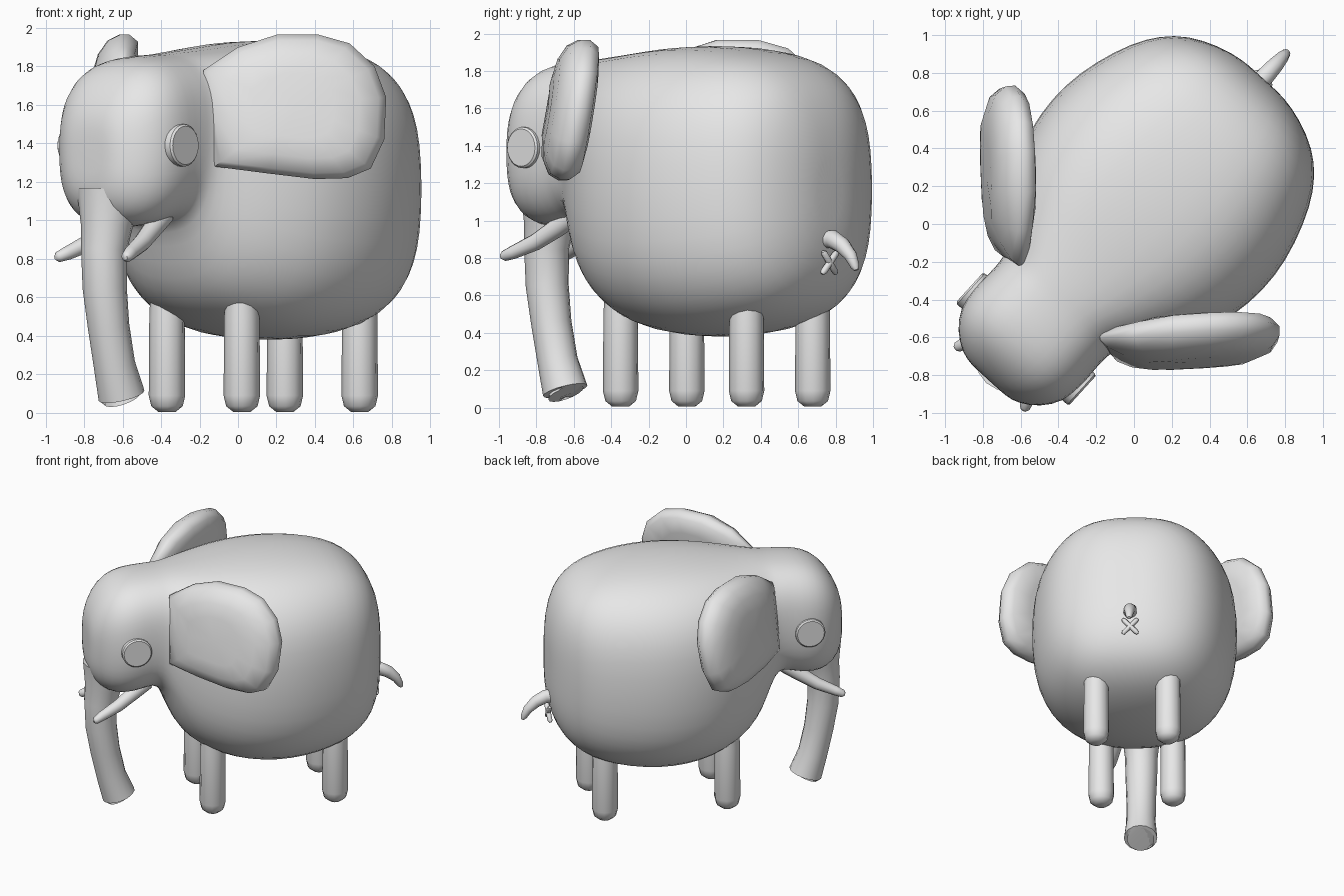
import bpy, bmesh, math
from mathutils import Matrix, Vector

old = bpy.data.objects.get("Cube")
if old:
    bpy.data.objects.remove(old)

grey = bpy.data.materials.new("plain_grey")
grey.use_nodes = True
grey.diffuse_color = (0.8, 0.8, 0.8, 1)
grey.node_tree.nodes["Principled BSDF"].inputs["Base Color"].default_value = (0.8, 0.8, 0.8, 1)

# The animal is built facing -y on its own axis, then turned as a whole
TURN = Matrix.Rotation(math.radians(-42.3), 4, 'Z')
PLACE = TURN @ Matrix.Translation((-0.013, 0, 0))


def loft(name, rings, subdiv=0, angle=60, flip=False):
    """Skin a list of equal-sized rings and cap both ends."""
    bm = bmesh.new()
    loops = [[bm.verts.new(p) for p in ring] for ring in rings]
    n = len(loops[0])
    for a, b in zip(loops, loops[1:]):
        for i in range(n):
            j = (i + 1) % n
            bm.faces.new((a[i], a[j], b[j], b[i]))
    for loop in (loops[0], loops[-1]):
        mid = bm.verts.new(sum((v.co for v in loop), Vector()) / n)
        for i in range(n):
            bm.faces.new((loop[i], loop[(i + 1) % n], mid))
    bmesh.ops.recalc_face_normals(bm, faces=bm.faces[:])
    mesh = bpy.data.meshes.new(name)
    bm.to_mesh(mesh)
    bm.free()
    mesh.materials.append(grey)
    ob = bpy.data.objects.new(name, mesh)
    bpy.context.collection.objects.link(ob)
    ob.matrix_world = PLACE
    if subdiv:
        mod = ob.modifiers.new("smooth", 'SUBSURF')
        mod.levels = mod.render_levels = subdiv
    bpy.ops.object.select_all(action='DESELECT')
    ob.select_set(True)
    bpy.context.view_layer.objects.active = ob
    bpy.ops.object.shade_smooth_by_angle(angle=math.radians(angle))
    return ob


def tube(name, path, sides=12, angle=50):
    """Round tube through (x, y, z, radius) stations."""
    pts = [Vector(p[:3]) for p in path]
    rings = []
    side = None
    for i, p in enumerate(pts):
        d = (pts[min(i + 1, len(pts) - 1)] - pts[max(i - 1, 0)]).normalized()
        if side is None:
            side = d.orthogonal()
        side = (side - d * side.dot(d)).normalized()
        up = d.cross(side)
        r = path[i][3]
        rings.append([p + r * (math.cos(t) * side + math.sin(t) * up)
                      for t in (math.tau * k / sides for k in range(sides))])
    return loft(name, rings, angle=angle)


def section(y, half, low, high, power, count=24):
    """Rounded-box cross-section across the body."""
    ring = []
    for k in range(count):
        c, s = math.cos(math.tau * k / count), math.sin(math.tau * k / count)
        x = math.copysign(abs(c) ** (2 / power), c) * half
        z = math.copysign(abs(s) ** (2 / power), s) * (high - low) / 2
        ring.append((x, y, z + (high + low) / 2))
    return ring


# Body, neck and head in one skin: y, half width, bottom, top
stations = [
    (-1.13, .13, 1.2, 1.48), (-1.115, .2, 1.1, 1.58), (-1.05, .3, 1.01, 1.71),
    (-.95, .37, .96, 1.81), (-.83, .39, .96, 1.85), (-.72, .38, .99, 1.86),
    (-.63, .38, 1.0, 1.865), (-.57, .39, .87, 1.87), (-.5, .44, .68, 1.88),
    (-.4, .53, .56, 1.89), (-.27, .62, .48, 1.905), (-.1, .71, .41, 1.925),
    (.1, .755, .375, 1.94), (.3, .76, .37, 1.94), (.5, .72, .39, 1.925),
    (.7, .645, .44, 1.885), (.83, .56, .51, 1.82), (.93, .45, .6, 1.73),
    (1.0, .29, .74, 1.58), (1.03, .15, .92, 1.4)]
loft("body_and_head", [section(*s, 2.7) for s in stations], subdiv=1, angle=180)

# Trunk with a hollowed tip
tube("trunk", [(0, -.98, 1.15, .17), (0, -1.0, .97, .135), (0, -1.02, .85, .12),
               (0, -1.015, .65, .115), (0, -.985, .45, .108), (0, -.94, .25, .108),
               (0, -.885, .09, .122), (0, -.88, .075, .1), (0, -.89, .1, .085)], sides=16)

# Ear outline across and up, with layers of (scale, depth) forming a pillow
outline = [(-.18, 1.78), (0, 1.9), (.2, 1.965), (.42, 1.965), (.58, 1.92), (.71, 1.8),
           (.77, 1.64), (.76, 1.42), (.69, 1.27), (.57, 1.22), (.4, 1.215),
           (.15, 1.245), (-.12, 1.28), (-.16, 1.55)]
layers = [(.45, -.13), (.72, -.115), (.92, -.075), (1, -.02), (1, .03), (.9, .08), (.6, .1)]


def ear(name, mirror):
    back = PLACE.inverted()
    rings = []
    for scale, depth in layers:
        ring = []
        for x, z in outline:
            px, pz = .28 + (x - .28) * scale, 1.6 + (z - 1.6) * scale
            thick = min(1, .55 + (px + .18) * 1.5)
            lean = -.63 + .07 * max(0, px) + .16 * (pz - 1.6)
            p = back @ Vector((px, lean + depth * thick, pz))
            ring.append((p.x * mirror, p.y, p.z))
        rings.append(ring)
    loft(name, rings, angle=60)


for label, m in (("left", 1), ("right", -1)):
    ear(label + "_ear", m)
    # Flat round eye on the side of the head
    tube(label + "_eye", [(m * .33, -.835, 1.39, .11), (m * .395, -.835, 1.39, .11),
                          (m * .405, -.835, 1.39, .1)], sides=24, angle=30)
    tube(label + "_tusk", [(m * .13, -.7, 1.03, .055), (m * .15, -.8, .965, .052),
                           (m * .185, -.93, .885, .045), (m * .22, -1.06, .83, .036),
                           (m * .24, -1.11, .81, .028), (m * .243, -1.125, .807, .014)])
    for end, y in (("front", -.245), ("back", .665)):
        tube(f"{label}_{end}_leg", [(m * .263, y, .75, .08), (m * .263, y, .5, .092),
                                    (m * .263, y, .09, .095), (m * .263, y, .035, .082),
                                    (m * .263, y, .005, .045)])

# Tail, curving down
tube("tail", [(0, .96, .9, .045), (0, 1.05, .9, .05), (0, 1.12, .865, .044),
              (0, 1.18, .81, .034), (0, 1.21, .755, .024), (0, 1.22, .735, .012)])

# Small crossed rods beneath the tail
for label, m in (("first", 1), ("second", -1)):
    tube(label + "_cross_rod", [(-m * .055, 1.02, .715, .01), (-m * .045, 1.025, .727, .018),
                                (m * .045, 1.03, .823, .018), (m * .055, 1.03, .835, .01)], sides=8)
